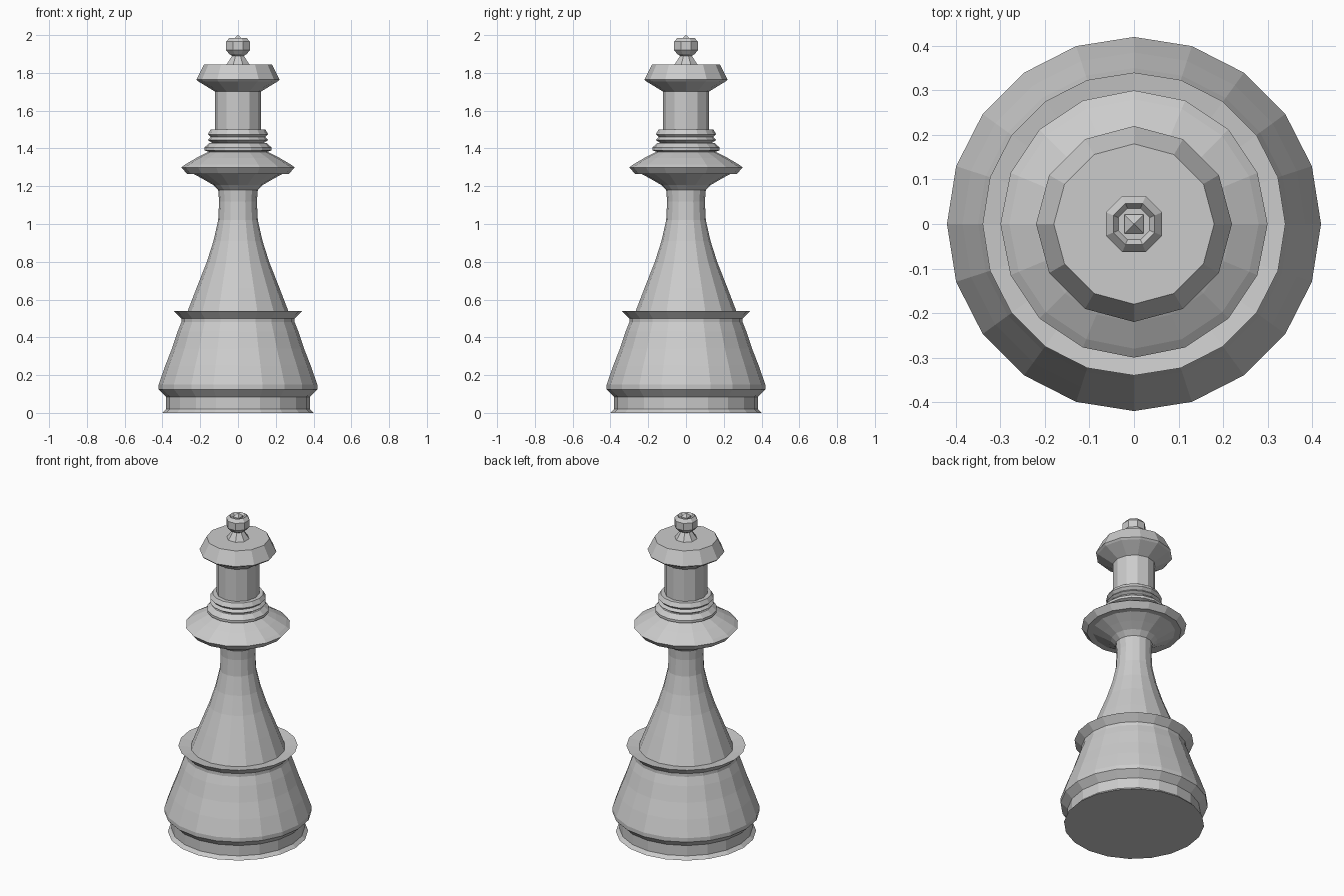
import bpy, bmesh
from math import cos, sin, pi

if "Cube" in bpy.data.objects:
    bpy.data.objects.remove(bpy.data.objects["Cube"], do_unlink=True)

grey = bpy.data.materials.new("plain_grey")
grey.use_nodes = True
colour = (0.6, 0.6, 0.6, 1)
grey.diffuse_color = colour
grey.node_tree.nodes["Principled BSDF"].inputs["Base Color"].default_value = colour


def turned(name, sides, profile, twist=0.0):
    """Flat-shaded solid of revolution from (radius, height) points, capped at both ends."""
    bm = bmesh.new()
    rings = []
    for radius, z in profile:
        ring = []
        for i in range(sides):
            a = 2 * pi * i / sides + twist
            ring.append(bm.verts.new((radius * cos(a), radius * sin(a), z)))
        rings.append(ring)
    for low, high in zip(rings, rings[1:]):
        for i in range(sides):
            j = (i + 1) % sides
            bm.faces.new((low[i], low[j], high[j], high[i]))
    bm.faces.new(rings[0][::-1])
    bm.faces.new(rings[-1])
    bmesh.ops.recalc_face_normals(bm, faces=bm.faces)
    mesh = bpy.data.meshes.new(name)
    bm.to_mesh(mesh)
    bm.free()
    mesh.materials.append(grey)
    obj = bpy.data.objects.new(name, mesh)
    bpy.context.collection.objects.link(obj)
    return obj


# Foot plinth, rounded body and flared rim
turned("base_body", 20, [
    (0.40, 0), (0.38, 0.02), (0.38, 0.085), (0.42, 0.125), (0.42, 0.15),
    (0.385, 0.25), (0.35, 0.34), (0.32, 0.43), (0.30, 0.48), (0.30, 0.50),
    (0.34, 0.54), (0.27, 0.53)])

# Tapering stem
turned("stem", 16, [
    (0.27, 0.53), (0.22, 0.66), (0.165, 0.80), (0.13, 0.91),
    (0.105, 1.02), (0.10, 1.12), (0.105, 1.18), (0.14, 1.215), (0.18, 1.24)])

# Wide collar with a sloping top
turned("collar", 16, [
    (0.12, 1.20), (0.18, 1.235), (0.235, 1.265), (0.27, 1.265), (0.30, 1.30),
    (0.28, 1.315), (0.22, 1.35), (0.15, 1.385)])

# Two neck rings
turned("lower_neck_ring", 16, [
    (0.15, 1.38), (0.178, 1.39), (0.178, 1.405), (0.15, 1.43)])
turned("upper_neck_ring", 16, [
    (0.13, 1.425), (0.16, 1.445), (0.145, 1.46), (0.16, 1.475),
    (0.145, 1.50), (0.12, 1.50)])

# Column and flared crown
turned("column", 12, [(0.122, 1.42), (0.122, 1.71)])
turned("crown", 12, [
    (0.12, 1.70), (0.21, 1.755), (0.22, 1.765), (0.18, 1.845)])

# Faceted finial with a dished top and a small central point
turned("finial", 8, [
    (0.065, 1.845), (0.034, 1.89), (0.05, 1.90), (0.068, 1.92),
    (0.068, 1.965), (0.05, 1.985), (0.038, 1.97)], pi / 8)
turned("finial_point", 4, [
    (0.03, 1.96), (0.03, 1.98), (0.002, 2.0)], pi / 4)
